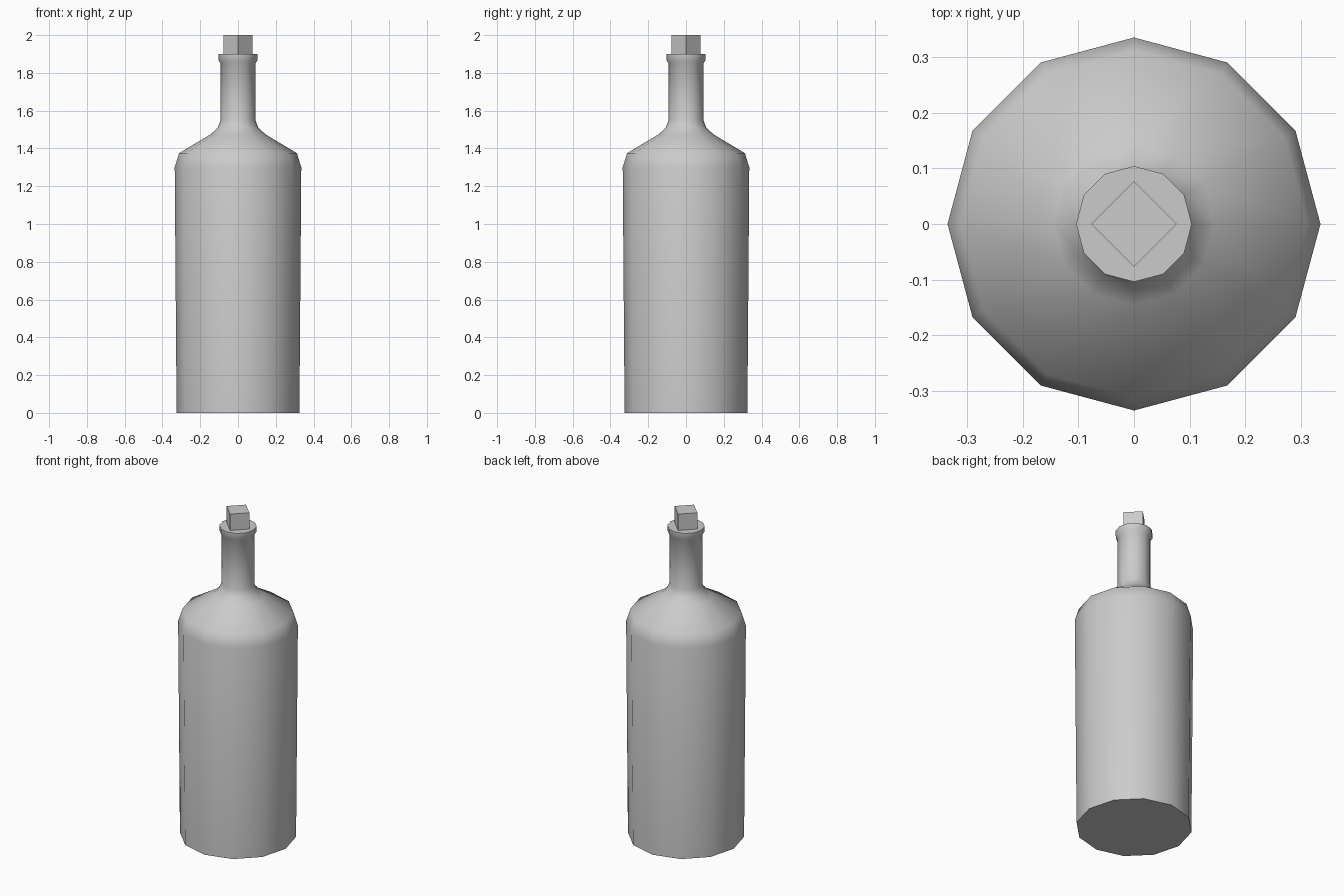
import bpy, bmesh, math

if "Cube" in bpy.data.objects:
    bpy.data.objects.remove(bpy.data.objects["Cube"])


def lathe(name, profile, sides, smooth_angle=None):
    """Revolve (radius, z) points around z and cap both ends."""
    bm = bmesh.new()
    rings = []
    for r, z in profile:
        rings.append([bm.verts.new((r * math.cos(2 * math.pi * i / sides),
                                    r * math.sin(2 * math.pi * i / sides), z))
                      for i in range(sides)])
    for a, b in zip(rings, rings[1:]):
        for i in range(sides):
            j = (i + 1) % sides
            bm.faces.new((a[i], a[j], b[j], b[i]))
    bm.faces.new(rings[0][::-1])
    bm.faces.new(rings[-1])
    mesh = bpy.data.meshes.new(name)
    bm.to_mesh(mesh)
    bm.free()
    obj = bpy.data.objects.new(name, mesh)
    bpy.context.collection.objects.link(obj)
    if smooth_angle:
        bpy.ops.object.select_all(action='DESELECT')
        obj.select_set(True)
        bpy.context.view_layer.objects.active = obj
        bpy.ops.object.shade_smooth_by_angle(angle=math.radians(smooth_angle))
    return obj


# Bottle: slightly flared body, sloped shoulder, neck and raised lip
lathe("bottle", [
    (0.325, 0), (0.335, 1.3), (0.312, 1.375), (0.145, 1.475),
    (0.108, 1.51), (0.092, 1.55), (0.092, 1.85), (0.104, 1.868), (0.104, 1.9),
], 12, 60)

# Square cork, turned so its corners lie on the axes
lathe("cork", [(0.077, 1.85), (0.077, 2.0)], 4)
